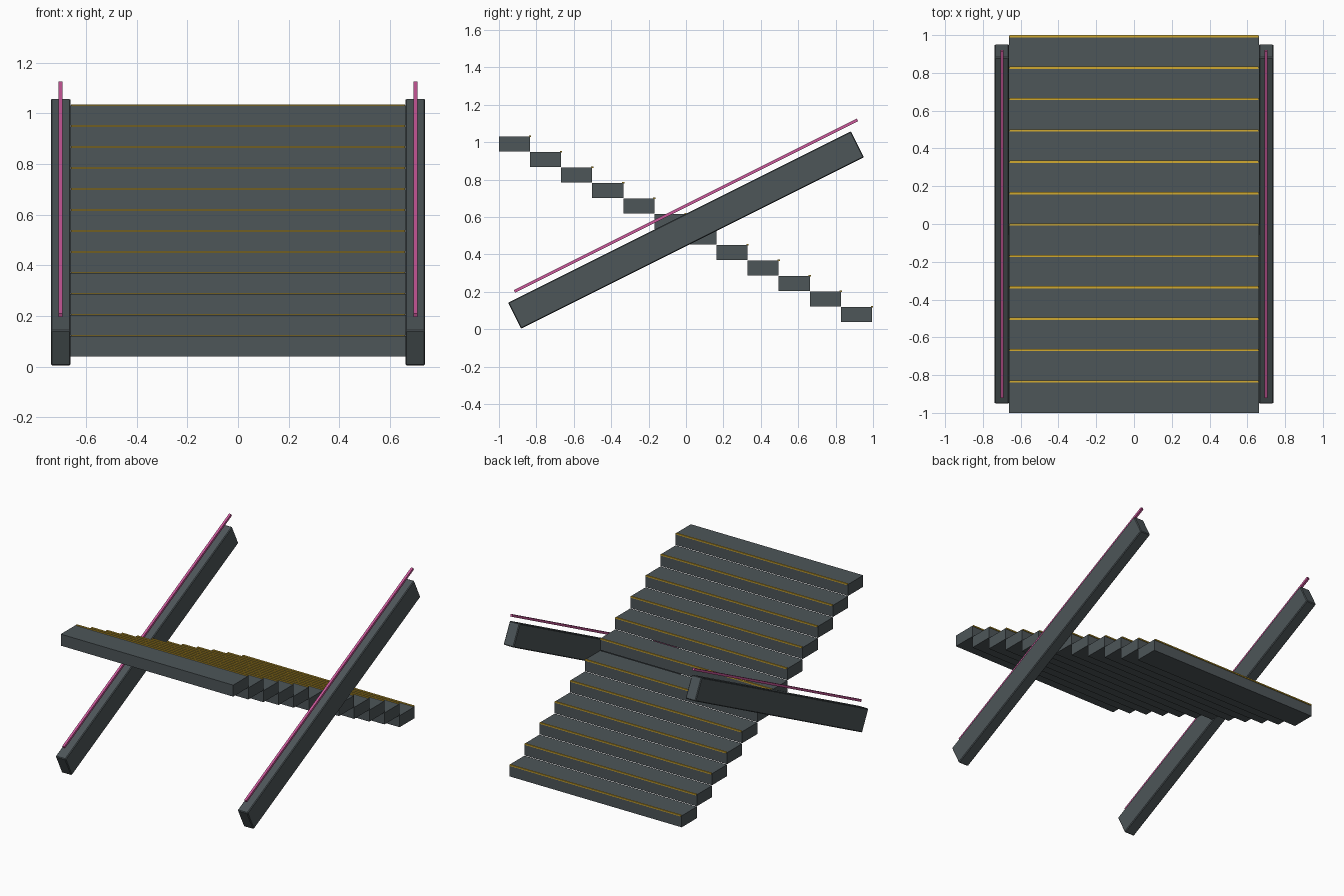
import bpy
import math

cube = bpy.data.objects.get("Cube")
if cube:
    bpy.data.objects.remove(cube, do_unlink=True)


def material(name, color):
    mat = bpy.data.materials.new(name)
    mat.use_nodes = True
    mat.diffuse_color = (*color, 1)
    mat.node_tree.nodes["Principled BSDF"].inputs["Base Color"].default_value = (*color, 1)
    return mat


def box(name, center, size, mat, tilt=0.0, bevel=0.0):
    bpy.ops.mesh.primitive_cube_add(size=1, location=center)
    obj = bpy.context.object
    obj.name = name
    obj.scale = size
    bpy.ops.object.transform_apply(location=False, rotation=False, scale=True)
    obj.rotation_euler.x = tilt
    obj.data.materials.append(mat)
    if bevel:
        mod = obj.modifiers.new("edge_bevel", 'BEVEL')
        mod.width = bevel
        mod.segments = 1
    return obj


metal = material("dark_grey_metal", (0.075, 0.092, 0.099))
yellow = material("safety_yellow", (0.64, 0.40, 0.03))
pink = material("pink_handrail", (0.60, 0.10, 0.33))

# Treads descend toward the back, each with a yellow nosing on its rear edge
STEPS = 12
DEPTH = 1.994 / STEPS
RISE = 0.0828
for i in range(STEPS):
    front = -1 + i * DEPTH
    top = 1.031 - i * RISE
    box(f"step_{i + 1}", (0, front + DEPTH / 2, top - 0.04),
        (1.326, DEPTH, 0.08), metal)
    box(f"step_nosing_{i + 1}", (0, front + DEPTH, top),
        (1.318, 0.012, 0.008), yellow)

# Side beams and handrails rise toward the back
SLOPE = math.atan(0.5)
for side, x in (("left", 0.70), ("right", -0.70)):
    box(f"{side}_side_beam", (x, 0, 0.531), (0.078, 2.05, 0.156), metal, SLOPE, 0.005)
    box(f"{side}_handrail", (x, 0, 0.661), (0.016, 2.05, 0.016), pink, SLOPE)
